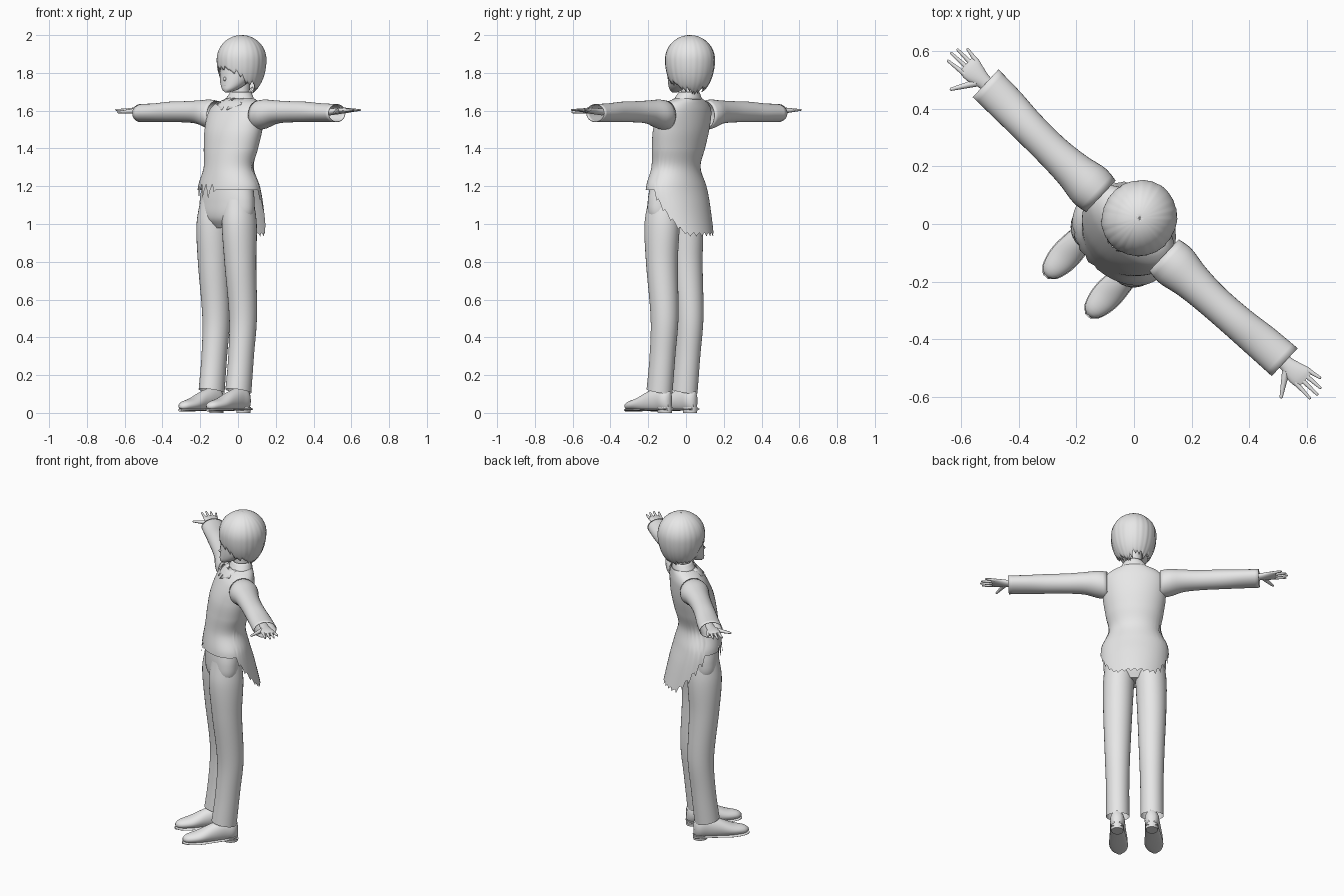
import bpy, bmesh, math, random
from mathutils import Matrix, Vector

random.seed(4)
if bpy.data.objects.get("Cube"):
    bpy.data.objects.remove(bpy.data.objects["Cube"])

grey = bpy.data.materials.new("plain_grey")
grey.use_nodes = True
grey.diffuse_color = (0.8, 0.8, 0.8, 1)
grey.node_tree.nodes["Principled BSDF"].inputs["Base Color"].default_value = (0.8, 0.8, 0.8, 1)

TURN = Matrix.Rotation(math.radians(-43), 4, 'Z')  # whole figure is turned to its right


def finish(name, bm, angle=50, thick=0):
    bmesh.ops.recalc_face_normals(bm, faces=bm.faces)
    bm.transform(TURN)
    mesh = bpy.data.meshes.new(name)
    bm.to_mesh(mesh)
    bm.free()
    mesh.materials.append(grey)
    ob = bpy.data.objects.new(name, mesh)
    bpy.context.collection.objects.link(ob)
    if thick:
        mod = ob.modifiers.new("thickness", 'SOLIDIFY')
        mod.thickness = thick
    bpy.ops.object.select_all(action='DESELECT')
    ob.select_set(True)
    bpy.context.view_layer.objects.active = ob
    bpy.ops.object.shade_smooth_by_angle(angle=math.radians(angle))
    return ob


def curve(table, t):
    """Smooth interpolation of table rows keyed by their first value."""
    if callable(table):
        return table(t)
    rows = sorted(table)
    t = min(max(t, rows[0][0]), rows[-1][0])
    i = max(k for k in range(len(rows) - 1) if rows[k][0] <= t)
    p, q = rows[i], rows[i + 1]
    o, r = rows[max(i - 1, 0)], rows[min(i + 2, len(rows) - 1)]
    h = q[0] - p[0]
    f = (t - p[0]) / h
    out = []
    for c in range(1, 5):
        m0 = (q[c] - o[c]) / (q[0] - o[0]) * h
        m1 = (r[c] - p[c]) / (r[0] - p[0]) * h
        out.append((2*f**3 - 3*f*f + 1) * p[c] + (f**3 - 2*f*f + f) * m0
                   + (3*f*f - 2*f**3) * q[c] + (f**3 - f*f) * m1)
    return out


def loft(name, axis, table, start, end, rows=24, segs=32, side=1, caps=True,
         ripple=None, ease=1, floor=None, **kw):
    """Elliptical sections along an axis; end may vary with the angle."""
    bm = bmesh.new()
    grid = []
    for i in range(rows + 1):
        ring = []
        for j in range(segs):
            a = math.tau * j / segs
            stop = end(j) if callable(end) else end
            t = start + (stop - start) * (i / rows) ** ease
            c1, c2, r1, r2 = curve(table, t)
            g = ripple(j) if ripple else 1
            p, q = c1 + r1 * g * math.cos(a), c2 + r2 * g * math.sin(a)
            co = {'x': (t, p, q), 'y': (p, t, q), 'z': (p, q, t)}[axis]
            z = co[2] if floor is None else max(co[2], floor)
            ring.append(bm.verts.new((co[0] * side, co[1], z)))
        grid.append(ring)
    for lo, hi in zip(grid, grid[1:]):
        for j in range(segs):
            k = (j + 1) % segs
            bm.faces.new((lo[j], lo[k], hi[k], hi[j]))
    if caps:
        bm.faces.new(grid[0])
        bm.faces.new(grid[-1])
    return finish(name, bm, **kw)


def ball(name, loc, size, tilt=0):
    bm = bmesh.new()
    bmesh.ops.create_uvsphere(bm, u_segments=16, v_segments=10, radius=1)
    bm.transform(Matrix.Translation(loc) @ Matrix.Rotation(tilt, 4, 'Z')
                 @ Matrix.Diagonal((*size, 1)))
    return finish(name, bm)


def finger(name, a, b, r0, r1, side):
    """Tapered round-tipped digit between two points."""
    bm = bmesh.new()
    a, b = (Vector((p[0] * side, p[1], p[2])) for p in (a, b))
    d = b - a
    bmesh.ops.create_cone(bm, cap_ends=True, segments=10, radius1=r0, radius2=r1, depth=d.length)
    bmesh.ops.create_uvsphere(bm, u_segments=10, v_segments=6, radius=r1,
                              matrix=Matrix.Translation((0, 0, d.length / 2)))
    bm.transform(Matrix.Translation((a + b) / 2) @ d.to_track_quat('Z', 'Y').to_matrix().to_4x4())
    return finish(name, bm)


# Jacket: closed front, ragged hem stepping down to a tail at the back
SEGS = 96
jacket = [(1.69, 0, .02, .052, .05), (1.665, 0, .017, .08, .062), (1.645, 0, .005, .135, .078),
          (1.60, 0, -.01, .178, .098), (1.5, 0, -.035, .178, .118), (1.4, 0, -.055, .163, .118),
          (1.3, 0, -.073, .147, .113), (1.2, 0, -.07, .188, .13), (1.1, 0, -.06, .195, .148),
          (.92, 0, -.04, .19, .17)]


def hem(j):
    k = (j // 3) * 3
    back = math.sin(math.tau * k / SEGS)
    z = 1.18 - .235 * min(max(back / .8, 0), 1)
    if back > .05:
        z += .012 * math.sin(j * 2.1)
    if 58 < j < 74:
        z += (.03, -.01, -.045, 0)[j % 4]
    return z


loft("jacket", 'z', jacket, 1.69, hem, rows=60, segs=SEGS, caps=False)
loft("collar", 'z', [(1.655, 0, .014, .088, .068), (1.70, 0, .022, .055, .054)],
     1.70, 1.66, rows=4, caps=False, thick=.004)

# Neck and head
loft("neck", 'z', [(1.62, 0, .015, .06, .05), (1.68, 0, .022, .045, .044),
                   (1.78, 0, .03, .05, .05)], 1.62, 1.78, rows=8)
head = [(1.697, 0, -.082, .012, .014), (1.708, 0, -.068, .034, .036), (1.73, 0, -.046, .06, .058),
        (1.77, 0, -.012, .086, .09), (1.82, 0, .01, .1, .108), (1.88, 0, .022, .108, .113),
        (1.94, 0, .03, .085, .09), (1.97, 0, .03, .04, .04)]
loft("head", 'z', head, 1.697, 1.97)
ball("nose", (0, -.097, 1.768), (.008, .015, .012))
ball("mouth", (0, -.098, 1.735), (.017, .006, .003))


# Hair: grooved cap, short fringe, longer at the nape
def hair_shape(z):
    h = (z - 1.87) / (.13 if z > 1.87 else .2)
    r = math.sqrt(max(1 - h * h, 0)) + .002
    return 0, .028, .128 * r, .133 * r


locks = [random.uniform(-1, 1) for _ in range(SEGS)]


def hair_edge(j):
    back = math.sin(math.tau * j / SEGS)
    base = 1.825 - .08 * min(max((back + .85) / .35, 0), 1) - .03 * max(back, 0)
    return base + .018 * locks[j // 4] - .007 * (j % 4)


loft("hair", 'z', hair_shape, 2.0, hair_edge, rows=28, segs=SEGS, caps=False, ease=1.7,
     ripple=lambda j: 1 + .012 * (j % 4) / 3 + .012 * locks[j // 4], angle=60, thick=.006)

# Trousers seat
loft("trouser_seat", 'z', [(.98, 0, -.085, .1, .06), (1.03, 0, -.087, .165, .092),
                           (1.12, 0, -.085, .176, .1), (1.24, 0, -.078, .15, .1)], .98, 1.24)

sleeve = [(.15, -.008, 1.575, .075, .078), (.2, -.008, 1.582, .082, .077),
          (.28, -.008, 1.592, .068, .062), (.38, -.008, 1.594, .06, .056),
          (.5, -.004, 1.593, .06, .054), (.6, .002, 1.589, .064, .05), (.71, .006, 1.587, .066, .048)]
palm = [(.66, .006, 1.593, .024, .018), (.72, .006, 1.598, .027, .017), (.76, .006, 1.601, .037, .015),
        (.79, .01, 1.602, .041, .012), (.805, .012, 1.602, .036, .008)]
leg = [(1.13, .08, -.085, .08, .085), (1.0, .091, -.088, .088, .098), (.8, .096, -.085, .083, .086),
       (.5, .097, -.065, .072, .075), (.3, .097, -.08, .066, .07), (.1, .097, -.103, .066, .073)]
shoe = [(-.34, .1, .034, .01, .009), (-.32, .1, .037, .033, .022), (-.25, .1, .045, .05, .034),
        (-.17, .1, .06, .046, .055), (-.1, .098, .07, .042, .065), (-.05, .098, .07, .038, .06),
        (-.025, .098, .065, .018, .045)]
sole = [(-.344, .1, .015, .012, .007), (-.32, .1, .015, .036, .007), (-.25, .1, .015, .053, .007),
        (-.15, .1, .018, .046, .007), (-.025, .098, .02, .034, .007)]
fingers = {"index": (-.02, -.026, .858), "middle": (.002, .001, .868),
           "ring": (.022, .025, .86), "little": (.04, .05, .836)}

for tag, s in (("left", 1), ("right", -1)):
    # Arms
    loft(tag + "_sleeve", 'x', sleeve, .15, .71, side=s, caps=False, thick=.004)
    loft(tag + "_palm", 'x', palm, .66, .805, rows=12, segs=20, side=s)
    for n, (y0, y1, x1) in fingers.items():
        finger(f"{tag}_{n}_finger", (.785, y0, 1.602), (x1, y1, 1.604), .0095, .005, s)
    finger(tag + "_thumb", (.735, -.015, 1.598), (.783, -.09, 1.592), .014, .006, s)

    # Legs and shoes
    loft(tag + "_trouser_leg", 'z', leg, 1.13,
         lambda j: .115 - .014 * math.sin(math.tau * j / 32), rows=40, side=s, caps=False)
    loft(tag + "_shoe", 'y', shoe, -.34, -.025, side=s, floor=.016)
    loft(tag + "_sole", 'y', sole, -.344, -.025, rows=16, segs=16, side=s)
    loft(tag + "_heel", 'z', [(0, .098, -.062, .034, .04), (.03, .098, -.062, .038, .042)],
         0, .03, rows=2, side=s)

    # Eyes and brows, thin on the face
    ball(tag + "_eye", (.038 * s, -.0865, 1.795), (.019, .004, .011), .36 * s)
    ball(tag + "_brow", (.038 * s, -.0895, 1.817), (.02, .003, .002), .36 * s)

    # Lapel flap lying on the chest
    bm = bmesh.new()
    corners = []
    for ang, z in ((.04, 1.672), (.9, 1.668), (.62, 1.635), (.1, 1.605)):
        c1, c2, r1, r2 = curve(jacket, z)
        a = -math.pi / 2 + ang * s
        corners.append(bm.verts.new((1.04 * r1 * math.cos(a), c2 + 1.06 * r2 * math.sin(a), z)))
    bm.faces.new(corners)
    finish(tag + "_lapel", bm, thick=.004)
